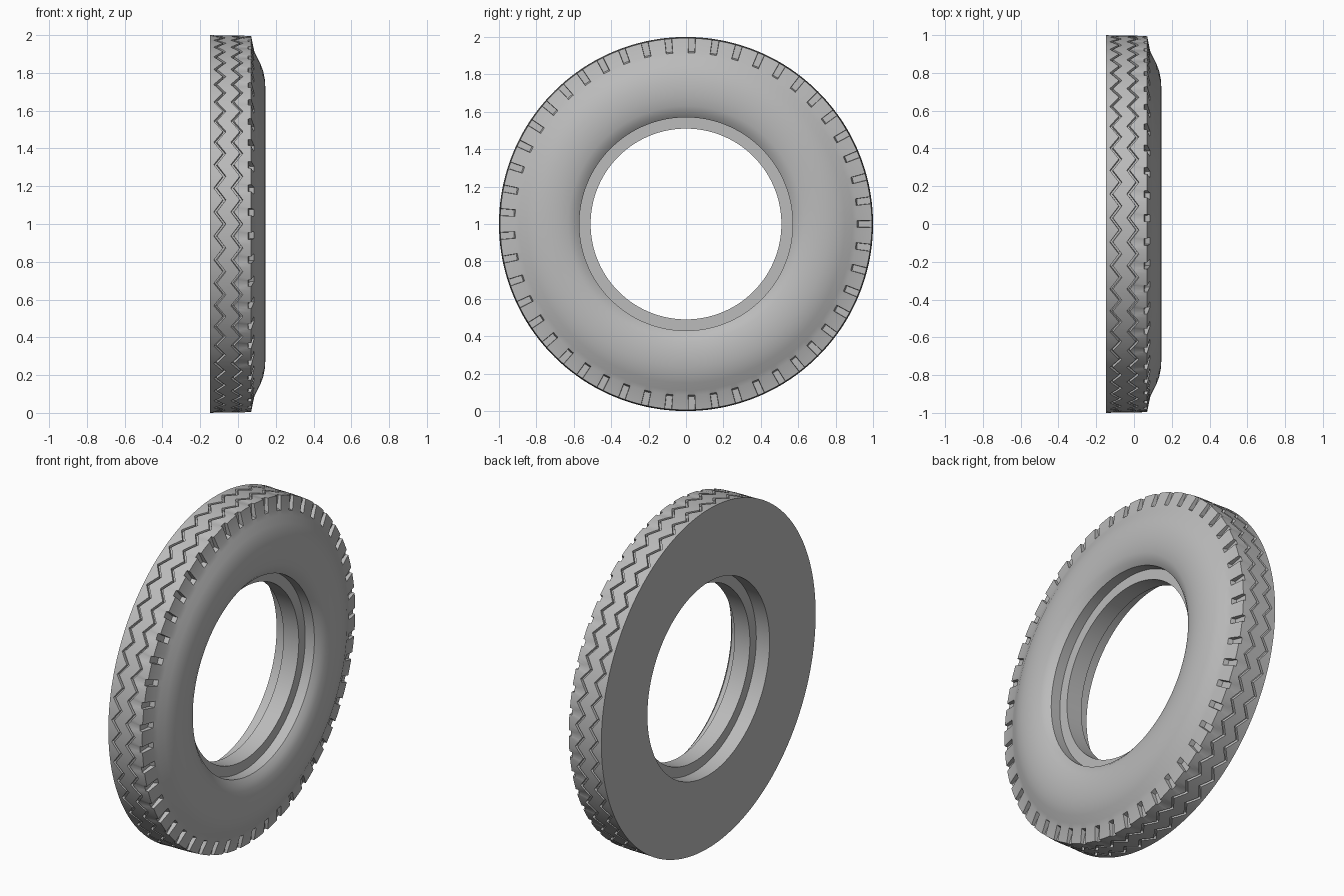
import bpy, bmesh, math

cube = bpy.data.objects.get("Cube")
if cube:
    bpy.data.objects.remove(cube)

REPEATS = 49            # shoulder slots and zigzags around the tyre
BACK = -0.147
GROOVE_CENTRES = (-0.096, -0.006)
GROOVE_SWING, GROOVE_HALF, GROOVE_DEPTH = 0.024, 0.008, 0.016

# Rounded sidewall from the shoulder to the bead, as (x, radius)
SIDEWALL = [(0.097, 0.89), (0.118, 0.85), (0.133, 0.81), (0.142, 0.765),
            (0.145, 0.72), (0.143, 0.68), (0.135, 0.63), (0.121, 0.595), (0.1, 0.57)]
# Stepped inner rim and the flat back
INNER = [(0.04, 0.57), (0.04, 0.51), (-0.06, 0.51), (-0.06, 0.57), (BACK, 0.57)]

# Columns in one repeat: (fraction of the repeat, is it inside a slot)
COLUMNS = [(-0.15, False), (-0.138, True), (0.0, True), (0.138, True),
           (0.15, False), (0.32, False), (0.5, False), (0.68, False)]


def section(t, slot):
    """Closed cross-section of the tyre at fraction t of a repeat."""
    shift = GROOVE_SWING * (4 * abs(t) - 1) if abs(t) <= 0.5 else GROOVE_SWING * (3 - 4 * t)
    pts = [(BACK, 1.0)]
    for centre in GROOVE_CENTRES:
        a, b = centre + shift - GROOVE_HALF, centre + shift + GROOVE_HALF
        low = 0.998 - GROOVE_DEPTH
        pts += [(a, 0.998), (a + 0.002, low), (b - 0.002, low), (b, 0.998)]
    # Shoulder, set back where a slot is cut
    pts += [(0.054, 0.994), (0.058, 0.922)] if slot else [(0.07, 0.994), (0.086, 0.915)]
    pts += [(0.086, 0.915)]
    return pts + SIDEWALL + INNER


# Tyre swept round the x axis
bm = bmesh.new()
rings = []
for i in range(REPEATS):
    for t, slot in COLUMNS:
        ang = math.tau * (i + t) / REPEATS
        rings.append([bm.verts.new((x, r * math.cos(ang), 1 + r * math.sin(ang)))
                      for x, r in section(t, slot)])
for k, ring in enumerate(rings):
    nxt = rings[(k + 1) % len(rings)]
    for j in range(len(ring)):
        m = (j + 1) % len(ring)
        bm.faces.new((ring[j], ring[m], nxt[m], nxt[j]))
bmesh.ops.remove_doubles(bm, verts=bm.verts, dist=1e-5)
bmesh.ops.recalc_face_normals(bm, faces=bm.faces)
mesh = bpy.data.meshes.new("tyre")
bm.to_mesh(mesh)
bm.free()

tyre = bpy.data.objects.new("tyre", mesh)
bpy.context.collection.objects.link(tyre)

# Plain grey rubber
grey = bpy.data.materials.new("grey_rubber")
grey.use_nodes = True
colour = (0.5, 0.5, 0.5, 1)
grey.diffuse_color = colour
bsdf = next(n for n in grey.node_tree.nodes if n.type == "BSDF_PRINCIPLED")
bsdf.inputs["Base Color"].default_value = colour
mesh.materials.append(grey)

bpy.ops.object.select_all(action="DESELECT")
tyre.select_set(True)
bpy.context.view_layer.objects.active = tyre
bpy.ops.object.shade_smooth_by_angle(angle=math.radians(28))
